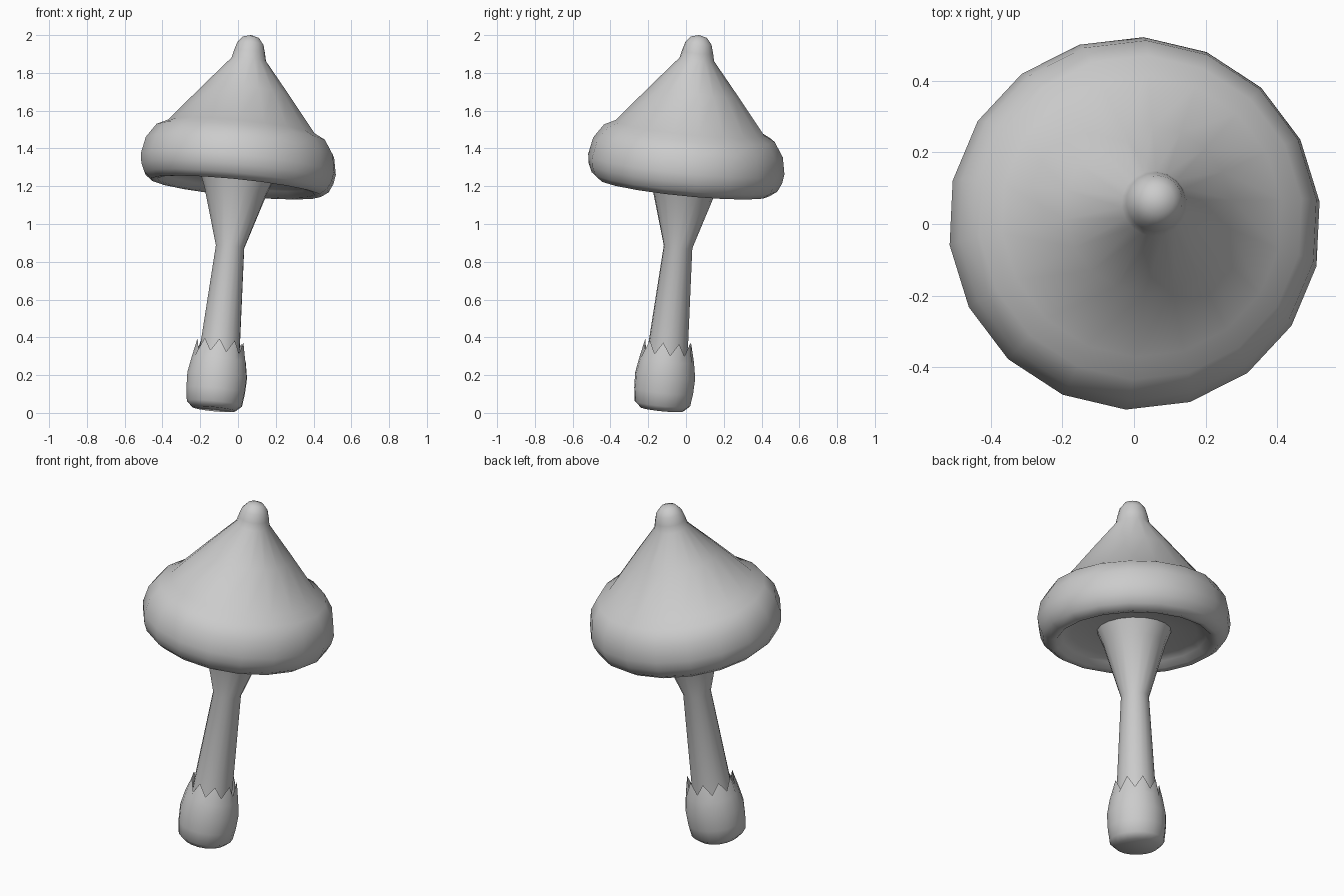
import bpy, bmesh, math
from mathutils import Vector

cube = bpy.data.objects.get("Cube")
if cube:
    bpy.data.objects.remove(cube, do_unlink=True)

SIDES = 18
BASE = Vector((-0.13, -0.13, 0))
TILT = Vector((0, 0, 1)).rotation_difference(Vector((0.1, 0.1, 1)))

grey = bpy.data.materials.new("plain grey")
grey.use_nodes = True
grey.diffuse_color = (0.6, 0.6, 0.6, 1)
grey.node_tree.nodes["Principled BSDF"].inputs["Base Color"].default_value = (0.6, 0.6, 0.6, 1)


def lathe(name, profile, rim_teeth=0.0, angle=50):
    """Spin (radius, height) pairs from bottom to top around the leaning axis."""
    bm = bmesh.new()
    rings = []
    for level, (r, h) in enumerate(profile):
        if r == 0:
            rings.append([bm.verts.new((0, 0, h))] * SIDES)
            continue
        ring = []
        for i in range(SIDES):
            a = math.radians(7) + math.tau * i / SIDES
            lift = rim_teeth * (i % 2) if level == len(profile) - 1 else 0
            ring.append(bm.verts.new((r * math.cos(a), r * math.sin(a), h + lift)))
        rings.append(ring)
    for low, high in zip(rings, rings[1:]):
        for i in range(SIDES):
            j = (i + 1) % SIDES
            corners = dict.fromkeys((low[i], low[j], high[j], high[i]))
            bm.faces.new(list(corners))
    mesh = bpy.data.meshes.new(name)
    bm.to_mesh(mesh)
    bm.free()
    mesh.materials.append(grey)
    obj = bpy.data.objects.new(name, mesh)
    bpy.context.collection.objects.link(obj)
    obj.location = BASE
    obj.rotation_mode = 'QUATERNION'
    obj.rotation_quaternion = TILT
    bpy.ops.object.select_all(action='DESELECT')
    obj.select_set(True)
    bpy.context.view_layer.objects.active = obj
    bpy.ops.object.shade_smooth_by_angle(angle=math.radians(angle))
    return obj


# Cap: hollow underside, rolled rim, cone and rounded tip
lathe("cap", [
    (0.2, 1.27), (0.34, 1.26), (0.39, 1.24), (0.42, 1.21), (0.455, 1.205),
    (0.495, 1.235), (0.515, 1.28), (0.523, 1.33), (0.505, 1.42), (0.455, 1.495),
    (0.395, 1.525), (0.235, 1.72), (0.092, 1.89), (0.083, 1.93), (0.07, 1.975),
    (0.043, 2.008), (0, 2.02)])

# Stem: narrow waist flaring into the underside of the cap
lathe("stem", [(0.11, 0.1), (0.106, 0.35), (0.076, 0.888), (0.168, 1.19), (0.2, 1.27)])

# Cup around the foot with a torn, toothed rim
lathe("foot_cup", [
    (0, 0.02), (0.115, 0.02), (0.148, 0.05), (0.157, 0.12), (0.16, 0.2),
    (0.145, 0.285), (0.124, 0.32)], rim_teeth=0.065)
